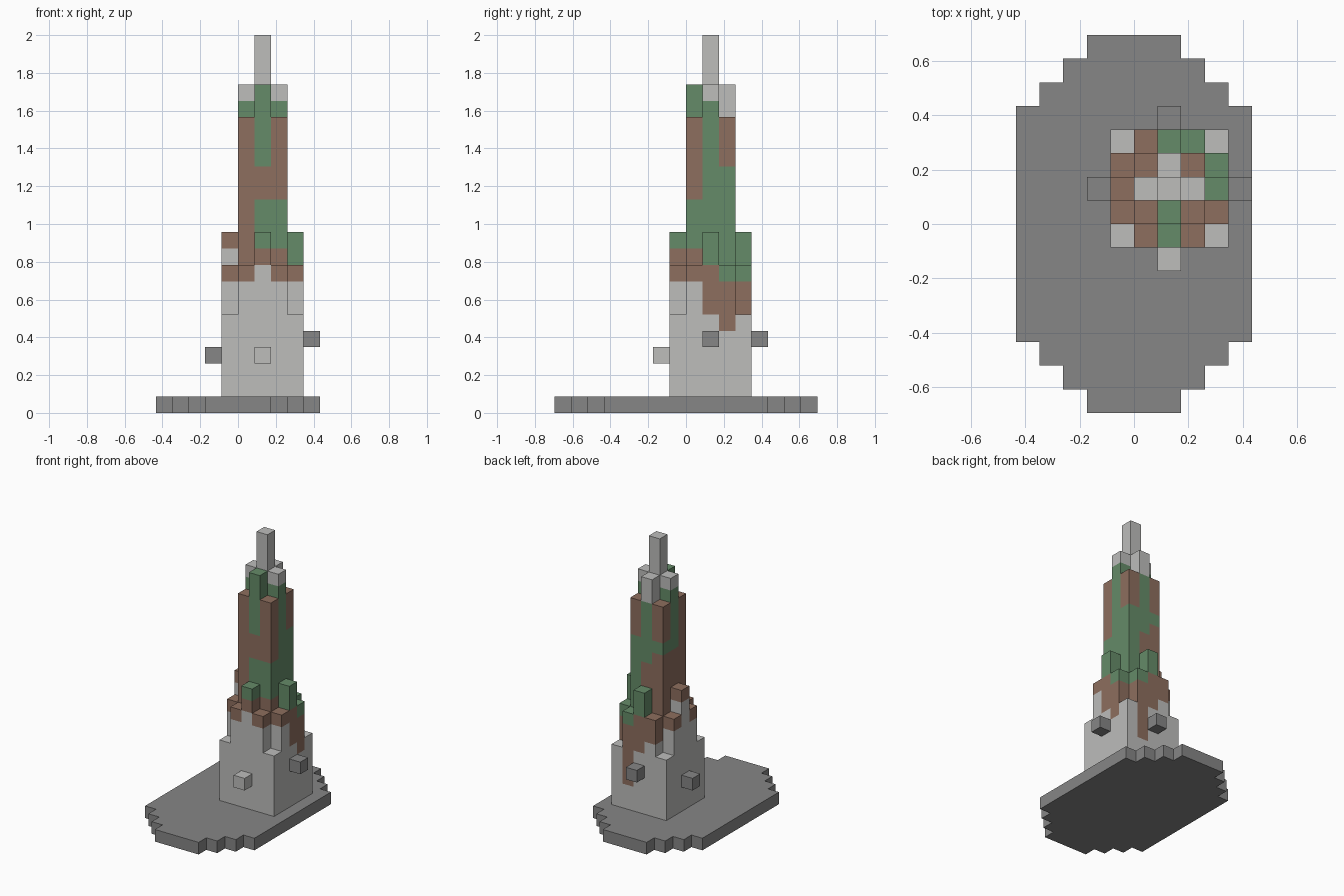
import bpy
import bmesh
from mathutils import Vector

cube = bpy.data.objects.get("Cube")
if cube:
    bpy.data.objects.remove(cube, do_unlink=True)

UNIT = 2 / 23  # edge length of one block


def make_material(name, colour):
    material = bpy.data.materials.new(name)
    material.use_nodes = True
    rgba = (*colour, 1.0)
    material.diffuse_color = rgba
    material.node_tree.nodes["Principled BSDF"].inputs["Base Color"].default_value = rgba
    return material


materials = [
    make_material("light stone", (0.51, 0.51, 0.50)),
    make_material("dark stone", (0.24, 0.24, 0.24)),
    make_material("moss green", (0.13, 0.26, 0.14)),
    make_material("earth brown", (0.27, 0.156, 0.112)),
]
LETTERS = "LDGB"  # light, dark, green, brown


def stack(column, runs, bottom=1):
    """Blocks of one column; each run is a colour letter and its top level."""
    blocks = {}
    for run in runs.split():
        top = int(run[1:])
        for level in range(bottom, top):
            blocks[(*column, level)] = LETTERS.index(run[0])
        bottom = top
    return blocks


def columns(table):
    blocks = {}
    for column, runs in table.items():
        blocks.update(stack(column, runs))
    return blocks


parts = {}

# Stepped oval ground plate
parts["ground_plate"] = {}
for y in range(-8, 8):
    distance = max(y, -1 - y)
    half = min(5, 9 - distance)
    for x in range(-half, half):
        parts["ground_plate"][(x, y, 0)] = LETTERS.index("D")

# Outer ring of the tower: plain corners, then the four painted sides
corners = {(x, y): "L6" for x in (-1, 3) for y in (-1, 3)}
front_side = {(0, -1): "L8 B9", (1, -1): "L9 B10 G11", (2, -1): "L8 B9"}
right_side = {(3, 0): "L8 B9", (3, 1): "L6 B9 G11", (3, 2): "L5 B8 G9"}
back_side = {(0, 3): "L7 B9", (1, 3): "L6 B9 G11", (2, 3): "L3 B8 G9"}
left_side = {(-1, 0): "L8 B9", (-1, 1): "L10 B11", (-1, 2): "L8 B9"}
parts["lower_tower"] = columns(corners | front_side | right_side | back_side | left_side)

# Inner ring of the tower
parts["upper_tower"] = columns({
    (0, 0): "B18",
    (1, 0): "G13 B15 G20",
    (2, 0): "B10 G13 B18",
    (2, 1): "G19 L20",
    (2, 2): "G15 B18",
    (1, 2): "B13 G18 L20",
    (0, 2): "B14 G15 B18",
    (0, 1): "B14 G19 L20",
})

# Central spire
parts["spire"] = stack((1, 1), "L23")

# Single blocks sticking out of the four walls
parts["front_knob"] = stack((1, -2), "L4", 3)
parts["left_knob"] = stack((-2, 1), "D4", 3)
parts["right_knob"] = stack((4, 1), "D5", 4)
parts["back_knob"] = stack((1, 4), "D5", 4)

occupied = set().union(*parts.values())


def build(name, blocks):
    """Skin the exposed sides of the blocks and merge flat areas of one colour."""
    bm = bmesh.new()
    for block, colour in blocks.items():
        centre = Vector(block) + Vector((0.5, 0.5, 0.5))
        for axis in range(3):
            for sign in (-1, 1):
                normal = Vector((0, 0, 0))
                normal[axis] = sign
                if tuple(int(a + b) for a, b in zip(block, normal)) in occupied:
                    continue
                side = Vector((0, 0, 0))
                side[(axis + 1) % 3] = 1
                up = normal.cross(side)
                ring = [side + up, up - side, -side - up, side - up]
                face = bm.faces.new(
                    [bm.verts.new((centre + (normal + r) / 2) * UNIT) for r in ring])
                face.material_index = colour
    bmesh.ops.remove_doubles(bm, verts=bm.verts, dist=UNIT / 100)
    bmesh.ops.dissolve_limit(bm, angle_limit=0.01, verts=bm.verts,
                             edges=bm.edges, delimit={'MATERIAL'})
    mesh = bpy.data.meshes.new(name)
    bm.to_mesh(mesh)
    bm.free()
    for material in materials:
        mesh.materials.append(material)
    bpy.context.collection.objects.link(bpy.data.objects.new(name, mesh))


for part_name, part_blocks in parts.items():
    build(part_name, part_blocks)
